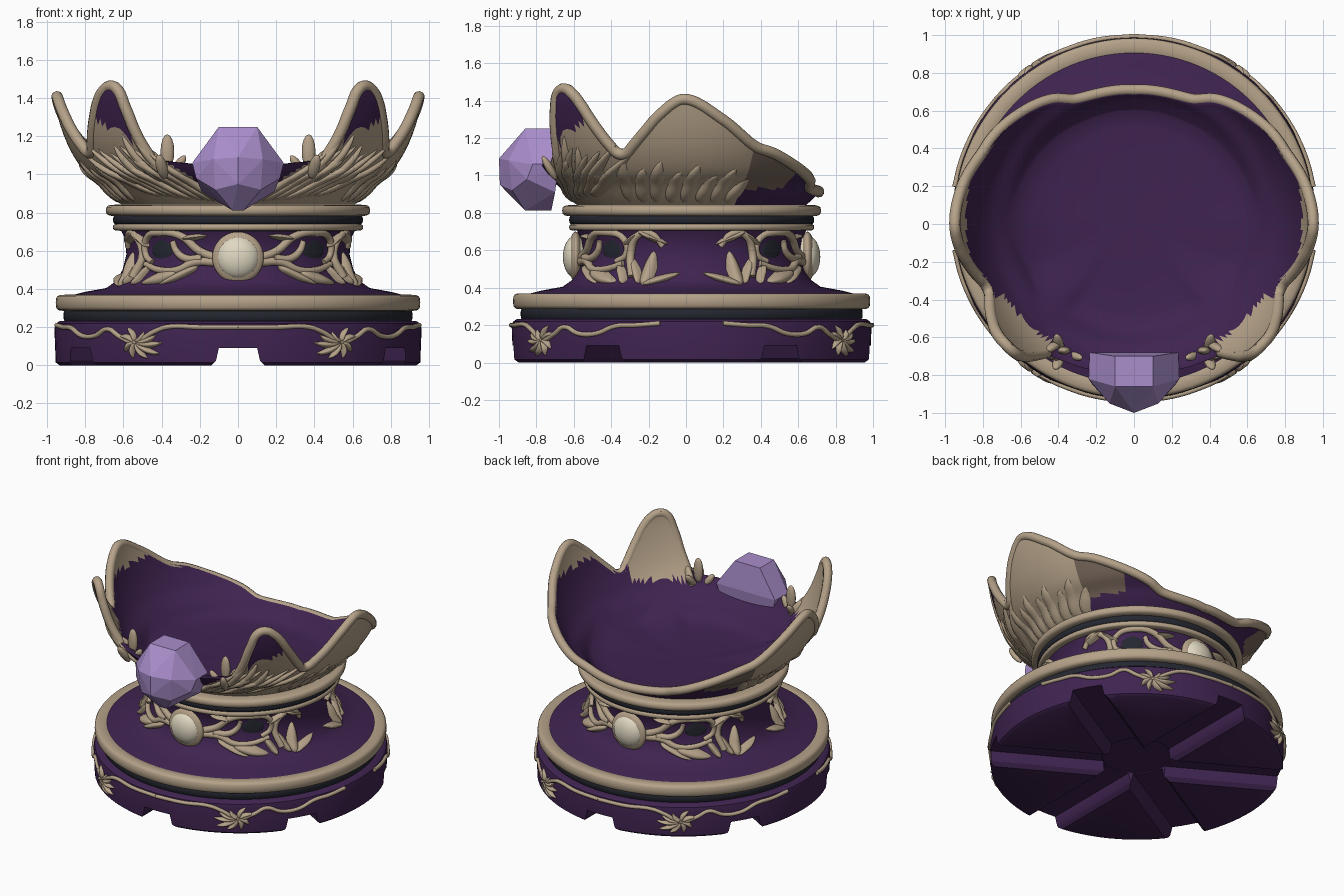
import bpy, bmesh, math
from mathutils import Matrix, Vector, Euler

if "Cube" in bpy.data.objects:
    bpy.data.objects.remove(bpy.data.objects["Cube"])

CENTRE = Vector((0, 0.03, 0))


def material(name, rgb):
    m = bpy.data.materials.new(name)
    m.use_nodes = True
    m.diffuse_color = (*rgb, 1)
    bsdf = m.node_tree.nodes["Principled BSDF"]
    bsdf.inputs["Base Color"].default_value = (*rgb, 1)
    bsdf.inputs["Roughness"].default_value = 0.7
    return m


PURPLE = material("deep purple", (0.05, 0.017, 0.08))
TAN = material("warm tan", (0.46, 0.36, 0.25))
TAUPE = material("dark taupe", (0.18, 0.13, 0.1))
NAVY = material("dark navy", (0.018, 0.02, 0.03))
CREAM = material("cream", (0.75, 0.69, 0.54))
LAVENDER = material("lavender", (0.4, 0.27, 0.6))


def finish(bm, name, mats, smooth=50, mirror=None, loc=CENTRE):
    me = bpy.data.meshes.new(name)
    bm.to_mesh(me)
    bm.free()
    ob = bpy.data.objects.new(name, me)
    bpy.context.collection.objects.link(ob)
    ob.location = loc
    for m in mats:
        me.materials.append(m)
    dress(ob, smooth, mirror)
    return ob


def dress(ob, smooth, mirror):
    bpy.ops.object.select_all(action="DESELECT")
    ob.select_set(True)
    bpy.context.view_layer.objects.active = ob
    if smooth:
        bpy.ops.object.shade_smooth_by_angle(angle=math.radians(smooth))
    if mirror:
        mod = ob.modifiers.new("mirror", "MIRROR")
        mod.use_axis = mirror
        mod.use_mirror_merge = False


def around(deg, r, z):
    # angle is measured from the front towards +x
    a = math.radians(deg)
    return Vector((r * math.sin(a), -r * math.cos(a), z))


def smooth_curve(keys, x):
    # cubic interpolation through (position, value) keys
    n = len(keys) - 1
    x = min(max(x, keys[0][0]), keys[n][0])
    i = next(k for k in range(n) if x <= keys[k + 1][0])

    def slope(k):
        a, b = keys[max(k - 1, 0)], keys[min(k + 1, n)]
        return (b[1] - a[1]) / (b[0] - a[0])
    (x0, y0), (x1, y1) = keys[i], keys[i + 1]
    d = x1 - x0
    t = (x - x0) / d
    return (y0 * (1 + 2 * t) * (1 - t) ** 2 + y1 * t * t * (3 - 2 * t)
            + d * (slope(i) * t * (1 - t) ** 2 - slope(i + 1) * t * t * (1 - t)))


def lathe(name, profile, mat, closed=False, smooth=50, segs=112):
    bm = bmesh.new()
    rows = [[bm.verts.new(around(360 * s / segs, r, z)) for s in range(segs)] for r, z in profile]
    for a, b in zip(rows, rows[1:] + rows[:1] if closed else rows[1:]):
        for s in range(segs):
            e = (s + 1) % segs
            bm.faces.new((a[s], a[e], b[e], b[s]))
    bmesh.ops.remove_doubles(bm, verts=bm.verts, dist=1e-5)
    bmesh.ops.recalc_face_normals(bm, faces=bm.faces)
    return finish(bm, name, [mat], smooth)


def ring(name, r0, r1, z0, z1, mat):
    pts = []
    for k in range(16):
        c, s = math.cos(k * math.pi / 8), math.sin(k * math.pi / 8)
        pts.append(((r0 + r1) / 2 + (r1 - r0) / 2 * math.copysign(abs(c) ** 0.6, c),
                    (z0 + z1) / 2 + (z1 - z0) / 2 * math.copysign(abs(s) ** 0.6, s)))
    return lathe(name, pts, mat, closed=True, smooth=60)


def tube(name, pts, radius, mirror, taper=0.0):
    cu = bpy.data.curves.new(name, "CURVE")
    cu.dimensions = "3D"
    cu.bevel_depth, cu.bevel_resolution, cu.resolution_u = radius, 3, 6
    sp = cu.splines.new("BEZIER")
    sp.bezier_points.add(len(pts) - 1)
    for i, (bp, p) in enumerate(zip(sp.bezier_points, pts)):
        bp.co = p
        bp.handle_left_type = bp.handle_right_type = "AUTO"
        bp.radius = 1 - taper * i / (len(pts) - 1)
    cu.use_fill_caps = True
    ob = bpy.data.objects.new(name, cu)
    bpy.context.collection.objects.link(ob)
    ob.location = CENTRE
    cu.materials.append(TAN)
    dress(ob, 0, None)
    bpy.ops.object.convert(target="MESH")
    dress(bpy.context.object, 60, mirror)


def leaf(bm, radius_at, p0, p1, w, h, bend=0.0, rounded=False):
    # domed leaf laid on a round surface, points are (degrees, height)
    n, m = 12, 6
    k = math.radians(radius_at((p0[1] + p1[1]) / 2))
    a, b = Vector((p0[0] * k, p0[1])), Vector((p1[0] * k, p1[1]))
    side = Vector((a.y - b.y, b.x - a.x)).normalized()
    rows = []
    for i in range(n + 1):
        t = i / n
        wide = math.sin(math.pi * t) ** 0.5 if rounded else 1.6 * t ** 0.45 * (1 - t) ** 0.7
        row = []
        for j in range(m + 1):
            s = 1 - 2 * j / m
            q = a.lerp(b, t) + side * (bend * math.sin(math.pi * t) + w * wide * s)
            off = h * (1 - s * s) * min(1, 1.5 * wide) - 0.004
            row.append(bm.verts.new(around(q.x / k, radius_at(q.y) + off, q.y)))
        rows.append(row)
    for r, q in zip(rows, rows[1:]):
        for j in range(m):
            bm.faces.new((r[j + 1], q[j + 1], q[j], r[j]))


# base with six radial channels underneath
base = lathe("base", [(0, 0), (0.935, 0), (0.955, 0.015), (0.962, 0.19), (0.955, 0.218),
                      (0.935, 0.232), (0, 0.232)], PURPLE, smooth=40)
cutters = []
for turn in (0, 60, 120):
    bm = bmesh.new()
    half = [(0.16, -0.02), (0.115, 0.025), (0.1, 0.092)]
    outline = half + [(-x, z) for x, z in reversed(half)]
    ends = [[bm.verts.new((x, y, z)) for x, z in outline] for y in (-1.2, 1.2)]
    bm.faces.new(ends[0])
    bm.faces.new(ends[1][::-1])
    for i in range(6):
        j = (i + 1) % 6
        bm.faces.new((ends[0][i], ends[1][i], ends[1][j], ends[0][j]))
    bmesh.ops.rotate(bm, verts=bm.verts, matrix=Matrix.Rotation(math.radians(turn), 3, "Z"))
    bmesh.ops.recalc_face_normals(bm, faces=bm.faces)
    cutters.append(finish(bm, "channel_cutter", [PURPLE], 0))
cutters.append(lathe("hub_cutter", [(0, -0.02), (0.23, -0.02), (0.23, 0.1), (0, 0.1)], PURPLE, segs=24))
for c in cutters:
    c.hide_render = True
    mod = base.modifiers.new("cut", "BOOLEAN")
    mod.operation, mod.object, mod.solver = "DIFFERENCE", c, "EXACT"
    bpy.context.view_layer.objects.active = base
    bpy.ops.object.modifier_apply(modifier=mod.name)
    bpy.data.objects.remove(c)
dress(base, 40, None)

# stacked rings and the waisted neck
ring("base_dark_band", 0.8, 0.915, 0.22, 0.3, NAVY)
ring("base_rim", 0.86, 0.955, 0.285, 0.37, TAN)
NECK = [(0.89, 0.34), (0.88, 0.365), (0.8, 0.385), (0.69, 0.405), (0.64, 0.44), (0.605, 0.5),
        (0.585, 0.58), (0.59, 0.66), (0.62, 0.72)]
lathe("neck", NECK, PURPLE)
ring("neck_lower_trim", 0.58, 0.655, 0.705, 0.742, TAN)
ring("neck_dark_band", 0.56, 0.655, 0.735, 0.79, NAVY)
ring("neck_upper_rim", 0.57, 0.692, 0.782, 0.842, TAN)

# flared bowl with a winged rim
WALL = [(0.8, 0.56), (0.84, 0.61), (0.9, 0.675), (0.95, 0.72), (1.0, 0.79), (1.07, 0.845),
        (1.15, 0.89), (1.27, 0.935), (1.42, 0.97), (1.5, 0.975)]
RIM = [(0, 1.03), (20, 1.06), (30, 1.08), (34, 1.13), (38, 1.32), (41, 1.45), (45, 1.48), (50, 1.42),
       (57, 1.25), (64, 1.13), (72, 1.22), (80, 1.35), (88, 1.425), (100, 1.32), (112, 1.18),
       (120, 1.14), (132, 1.07), (145, 1.0), (155, 0.95), (180, 0.93)]


def wall(z):
    return smooth_curve(WALL, z)


def rim(deg):
    return smooth_curve(RIM, abs(deg))


def bowl_colour(deg, z, x, inside):
    deg = abs(deg)
    if inside:
        peak = (33 < deg < 61 and z > 1.06) or (70 < deg < 108 and z > 1.27)
        return 1 if peak else 0
    if deg < 112:
        return 1 if abs(x) > (z - 0.83) * 1.6 else 0
    return 2 if deg < 134 and z > 0.93 else 0


SEGS, ROWS, THICK = 180, 14, 0.045
bm = bmesh.new()
grid = []
for s in range(SEGS):
    deg = 360 * s / SEGS - 180
    heights = [0.83 + (rim(deg) - 0.83) * j / ROWS for j in range(ROWS + 1)]
    column = [around(deg, wall(z), z) for z in heights]
    column += [around(deg, wall(z) - THICK, z) for z in reversed(heights[2:])]
    last = wall(heights[2]) - THICK
    column += [around(deg, last * f, 0.835 + (heights[2] - 0.835) * f ** 4) for f in (0.85, 0.65, 0.35, 0)]
    grid.append([bm.verts.new(p) for p in column])
for s in range(SEGS):
    a, b = grid[s], grid[(s + 1) % SEGS]
    for j in range(len(a) - 1):
        f = bm.faces.new((a[j], b[j], b[j + 1], a[j + 1]))
        c = f.calc_center_median()
        f.material_index = bowl_colour(360 * (s + 0.5) / SEGS - 180, c.z, c.x, j >= ROWS)
bmesh.ops.remove_doubles(bm, verts=bm.verts, dist=1e-5)
finish(bm, "bowl", [PURPLE, TAN, TAUPE], 60)
tube("bowl_rim_trim", [around(d, wall(rim(d)) - 0.022, rim(d) - 0.018) for d in range(33, 181, 3)],
     0.03, (True, False, False))

# feathers on the outside of the wings
bm = bmesh.new()
for i in range(7):
    leaf(bm, wall, (6 + 5 * i, 0.85 + 0.006 * i), (33 + 6 * i, 1.12 + 0.02 * (i % 3)), 0.042, 0.035, -0.03)
for i in range(4):
    leaf(bm, wall, (26 + 6 * i, 0.95), (37 + 5 * i, 1.22 + 0.03 * i - 0.03 * i * i), 0.04, 0.03, -0.02)
for i in range(8):
    leaf(bm, wall, (58 + 7 * i, 0.85), (65 + 7 * i, 1.1 - 0.05 * (i % 2) - 0.01 * i), 0.055, 0.025)
finish(bm, "wing_feathers", [TAN], 60, (True, False, False))

# small leaf sprays beside the gem
bm = bmesh.new()
for x, y, z, size, tilt, lean in ((0.37, -0.7, 1.12, 0.09, 0, 0), (0.43, -0.68, 1.07, 0.075, 35, 20),
                                  (0.31, -0.73, 1.05, 0.06, -35, 10), (0.4, -0.76, 1.04, 0.075, 15, 30),
                                  (0.49, -0.67, 1.05, 0.07, 60, 0), (0.4, -0.66, 1.05, 0.07, 10, -40)):
    turn = Euler((math.radians(lean), math.radians(tilt), 0)).to_matrix().to_4x4()
    bmesh.ops.create_uvsphere(bm, u_segments=12, v_segments=8, radius=1,
                              matrix=Matrix.Translation((x, y, z)) @ turn @ Matrix.Diagonal((size * 0.4, 0.022, size, 1)))
finish(bm, "leaf_spray", [TAN], 60, (True, False, False))

# faceted gem on the front panel
bm = bmesh.new()
for x, y, z in ((0.1, -0.86, 1.25), (0.1, -0.7, 1.25), (0.24, -0.82, 1.06), (0.235, -0.68, 1.06),
                (0.22, -0.85, 0.98), (0.13, -0.95, 1.08), (0, -1, 1.09), (0, -0.995, 0.95),
                (0.12, -0.93, 0.92), (0.03, -0.86, 0.812), (0.03, -0.72, 0.812), (0.19, -0.7, 0.91)):
    for side in (1, -1):
        bm.verts.new((side * x, y, z))
bmesh.ops.remove_doubles(bm, verts=bm.verts, dist=1e-5)
bmesh.ops.convex_hull(bm, input=bm.verts)
finish(bm, "gem", [LAVENDER], 0, loc=(0, 0, 0))

# round medallions front and back
BOTH = (True, True, False)
for name, size, depth, mat in (("medallion_frame", 0.135, 0.04, TAN), ("medallion", 0.113, 0.068, CREAM)):
    bm = bmesh.new()
    bmesh.ops.create_uvsphere(bm, u_segments=32, v_segments=16, radius=1,
                              matrix=Matrix.Translation((0, -0.62, 0.565)) @ Matrix.Diagonal((size, depth, size, 1)))
    finish(bm, name, [mat], 60, (False, True, False))


# scrolls, leaves and dark insets on the neck
def neck_radius(z):
    return smooth_curve([(h, r) for r, h in NECK], z)


SCROLLS = [[(10, 0.56), (20, 0.6), (29, 0.675), (41, 0.695), (53, 0.66), (54, 0.58), (48, 0.54)],
           [(10, 0.54), (22, 0.54), (31, 0.5), (42, 0.5), (53, 0.53)],
           [(18, 0.56), (27, 0.56), (33, 0.6), (35, 0.65)],
           [(60, 0.46), (57, 0.58), (62, 0.68), (70, 0.685), (75, 0.62)]]
for path in SCROLLS:
    tube("neck_scroll", [around(d, neck_radius(z) + 0.012, z) for d, z in path], 0.024, BOTH, 0.35)
bm = bmesh.new()
for p0, p1, w in (((67, 0.41), (70, 0.6), 0.06), ((66, 0.42), (85, 0.48), 0.03), ((65, 0.42), (57, 0.57), 0.035),
                  ((30, 0.49), (52, 0.43), 0.05), ((20, 0.52), (40, 0.42), 0.035), ((57, 0.42), (49, 0.54), 0.035),
                  ((30, 0.66), (15, 0.68), 0.025), ((52, 0.62), (64, 0.7), 0.03), ((62, 0.7), (78, 0.63), 0.03)):
    leaf(bm, neck_radius, p0, p1, w, 0.045)
finish(bm, "neck_leaves", [TAN], 60, BOTH)
bm = bmesh.new()
leaf(bm, neck_radius, (35, 0.605), (51, 0.605), 0.065, 0.012, rounded=True)
finish(bm, "neck_dark_insets", [NAVY], 60, BOTH)


# vines and leaf clusters around the base
def base_radius(z):
    return 0.958


VINE = [(0, 0.2), (12, 0.2), (23, 0.2), (28, 0.17), (34, 0.12), (40, 0.15), (45, 0.19), (51, 0.155), (58, 0.155),
        (65, 0.195), (72, 0.2), (80, 0.21)]
tube("base_vine", [around(d, 0.964, z) for d, z in VINE], 0.013, BOTH)
bm = bmesh.new()
for dx, dz in ((-9, 0), (-8, -0.06), (-4, -0.085), (1, -0.085), (4, -0.05), (6, 0.03), (3, 0.08), (-3, 0.06), (-7, 0.04)):
    leaf(bm, base_radius, (34, 0.12), (34 + dx * 1.1, 0.12 + dz), 0.026, 0.03, 0.012)
finish(bm, "base_leaf_cluster", [TAN], 60, BOTH)
